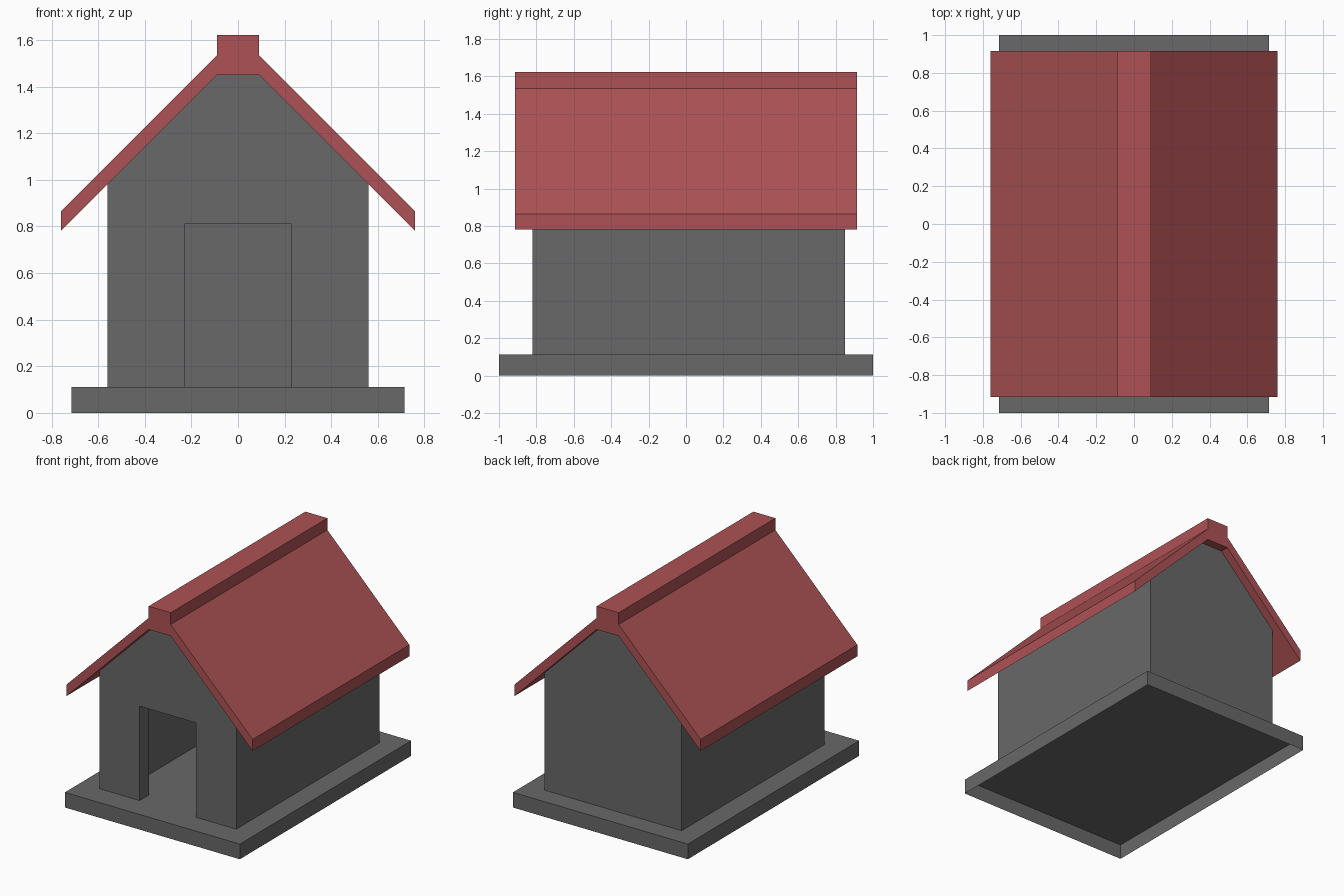
import bpy, bmesh

if "Cube" in bpy.data.objects:
    bpy.data.objects.remove(bpy.data.objects["Cube"])


def prism(name, profile, y0, y1):
    """Extrude an (x, z) profile along y into a closed solid."""
    bm = bmesh.new()
    face = bm.faces.new([bm.verts.new((x, y0, z)) for x, z in profile])
    ext = bmesh.ops.extrude_face_region(bm, geom=[face])["geom"]
    moved = [v for v in ext if isinstance(v, bmesh.types.BMVert)]
    bmesh.ops.translate(bm, verts=moved, vec=(0, y1 - y0, 0))
    bmesh.ops.recalc_face_normals(bm, faces=bm.faces)
    me = bpy.data.meshes.new(name)
    bm.to_mesh(me)
    bm.free()
    ob = bpy.data.objects.new(name, me)
    bpy.context.collection.objects.link(ob)
    return ob


def mirrored(half):
    """Complete a right-hand half profile across x = 0."""
    return half + [(-x, z) for x, z in reversed(half)]


def colour(ob, name, rgb):
    mat = bpy.data.materials.new(name)
    mat.diffuse_color = (*rgb, 1)
    mat.use_nodes = True
    mat.node_tree.nodes["Principled BSDF"].inputs["Base Color"].default_value = mat.diffuse_color
    ob.data.materials.append(mat)


def cut(target, cutter):
    mod = target.modifiers.new("cut", "BOOLEAN")
    mod.operation, mod.solver, mod.object = "DIFFERENCE", "EXACT", cutter
    bpy.context.view_layer.objects.active = target
    bpy.ops.object.modifier_apply(modifier=mod.name)
    bpy.data.objects.remove(cutter)


FLOOR = 0.112

# base slab, open underneath
base = prism("base", mirrored([(0.715, 0), (0.715, FLOOR)]), -1, 1)
bm = bmesh.new()
bm.from_mesh(base.data)
bottom = [f for f in bm.faces if f.normal.z < -0.9]
bmesh.ops.delete(bm, geom=bottom, context="FACES_ONLY")
bm.to_mesh(base.data)
bm.free()

# gabled walls, hollow up to the roof, with a doorway in front
walls = prism("walls", mirrored([(0.56, FLOOR), (0.56, 0.98), (0.09, 1.45)]), -0.82, 0.85)
cut(walls, prism("room_cutter", mirrored([(0.415, 0), (0.415, 1.7)]), -0.71, 0.74))
cut(walls, prism("door_cutter", mirrored([(0.23, 0), (0.23, 0.81)]), -0.95, -0.6))

# roof with raised ridge
roof = prism("roof", mirrored([(0.09, 1.45), (0.76, 0.78), (0.76, 0.865),
                               (0.09, 1.535), (0.09, 1.622)]), -0.915, 0.915)

colour(roof, "roof_red", (0.42, 0.085, 0.09))
for part in (base, walls):
    colour(part, "dark_grey", (0.14, 0.14, 0.14))
